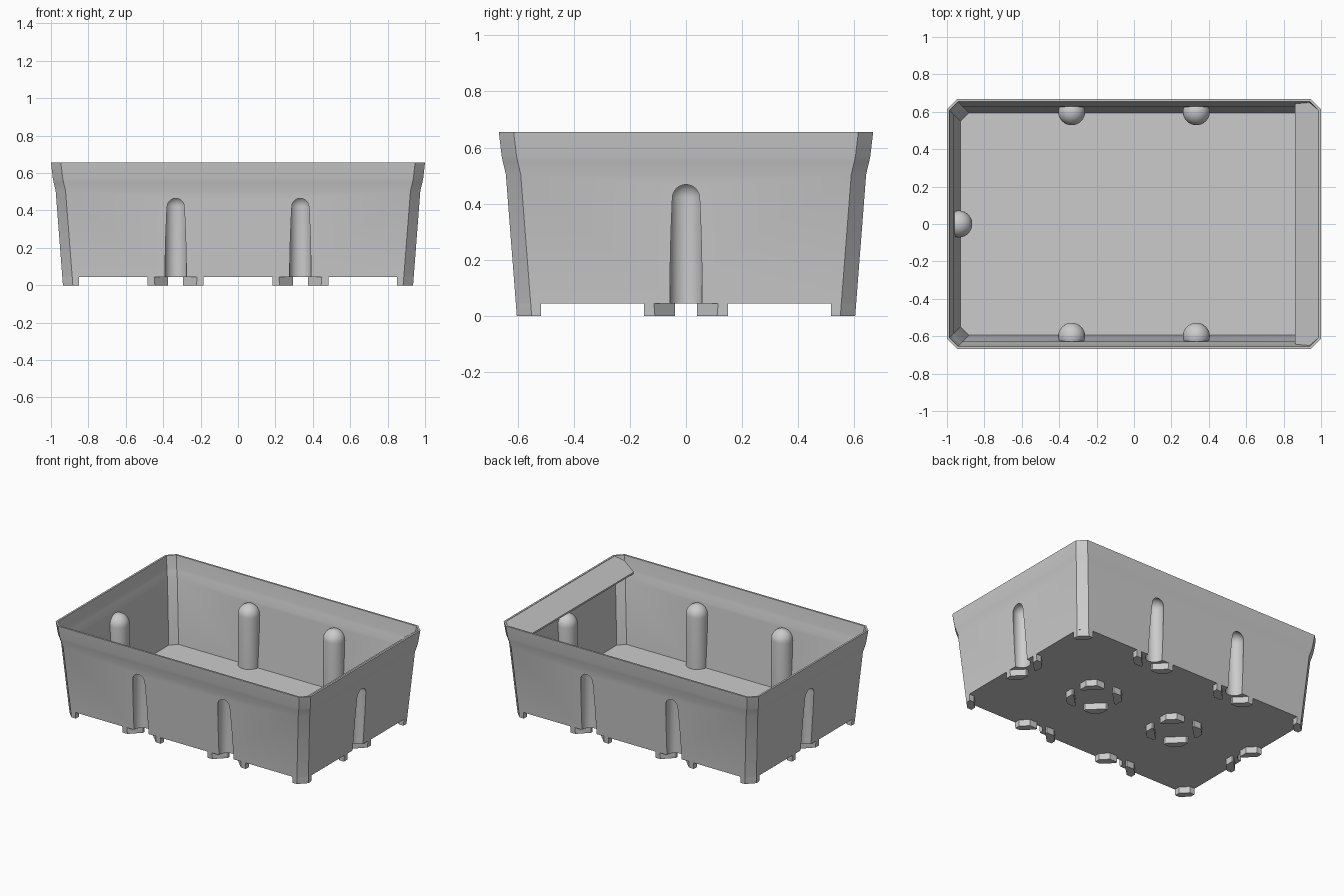
import bpy
import bmesh
from math import cos, sin, pi, radians
from mathutils import Vector

if "Cube" in bpy.data.objects:
    bpy.data.objects.remove(bpy.data.objects["Cube"])

grey = bpy.data.materials.new("plain grey plastic")
grey.use_nodes = True
grey.diffuse_color = (0.6, 0.6, 0.6, 1)
grey.node_tree.nodes["Principled BSDF"].inputs["Base Color"].default_value = grey.diffuse_color

DEPTH_GAP = 0.333     # half length minus half depth
FLOOR = 0.045
WALL = 0.013
PITCH = 2 / 3         # spacing of the foot clusters
PROFILE = [(0.505, 0.975), (0.55, 0.986), (0.57, 0.99), (0.655, 1.0)]


def loft(bm, rings):
    """Skin a closed solid through rings with equal point counts."""
    loops = [[bm.verts.new(p) for p in ring] for ring in rings]
    for a, b in zip(loops, loops[1:]):
        for i in range(len(a)):
            j = (i + 1) % len(a)
            bm.faces.new((a[i], a[j], b[j], b[i]))
    bm.faces.new(loops[0][::-1])
    bm.faces.new(loops[-1])


def make_object(name, solids):
    bm = bmesh.new()
    for rings in solids:
        loft(bm, rings)
    bmesh.ops.recalc_face_normals(bm, faces=bm.faces)
    mesh = bpy.data.meshes.new(name)
    bm.to_mesh(mesh)
    bm.free()
    mesh.materials.append(grey)
    obj = bpy.data.objects.new(name, mesh)
    bpy.context.collection.objects.link(obj)
    return obj


def select(obj):
    bpy.ops.object.select_all(action='DESELECT')
    obj.select_set(True)
    bpy.context.view_layer.objects.active = obj


def cut(obj, tool, operation='DIFFERENCE'):
    """Apply a boolean and throw the cutter away."""
    mod = obj.modifiers.new("cut", 'BOOLEAN')
    mod.operation = operation
    mod.solver = 'EXACT'
    mod.object = tool
    select(obj)
    bpy.ops.object.modifier_apply(modifier=mod.name)
    bpy.data.objects.remove(tool)


def tray_ring(half, z, inset=0.0):
    """Rectangle with chamfered corners."""
    x, y = half - inset, half - DEPTH_GAP - inset
    c = 0.053 - 0.59 * inset
    return [(x, c - y, z), (x, y - c, z), (x - c, y, z), (c - x, y, z),
            (-x, y - c, z), (-x, c - y, z), (c - x, -y, z), (x - c, -y, z)]


def tray_rings(bottom, inset=0.0, extra=()):
    base = 0.936 + 0.039 * bottom / 0.505
    return [tray_ring(h, z, inset)
            for z, h in [(bottom, base), *PROFILE, *extra]]


def capsule(x, y, radius):
    """Upright column with a domed top."""
    steps = [(-0.05, 1.0)]
    steps += [(0.422 + radius * sin(a), cos(a))
              for a in [i * pi / 2 / 8.05 for i in range(9)]]
    n = 32
    return [[(x + radius * r * cos(2 * pi * i / n),
              y + radius * r * sin(2 * pi * i / n), z) for i in range(n)]
            for z, r in steps]


# Half-round columns on all four walls, hollow from the outside
sites = [(sx / 3, sy * 0.6) for sx in (-1, 1) for sy in (-1, 1)]
sites += [(-0.937, 0), (0.937, 0)]

# Tray body: outer hull, minus the cavity around the columns, minus the grooves
cavity = make_object("cavity", [tray_rings(0.06, WALL, [(0.7, 1.005)])])
cut(cavity, make_object("columns", [capsule(x, y, 0.072) for x, y in sites]))
body = make_object("tray_body", [tray_rings(FLOOR)])
cut(body, cavity)
cut(body, make_object("grooves", [capsule(x, y, 0.058) for x, y in sites]))

# Feet: rings of four blocks on a grid, trimmed to the tray outline
BLOCK = [(0.135, 0.04), (0.15, 0.04), (0.15, 0.1),
         (0.1, 0.15), (0.04, 0.15), (0.04, 0.135)]
blocks = []
for col in (-1.5, -0.5, 0.5, 1.5):
    for row in (-1, 0, 1):
        for sx in (-1, 1):
            for sy in (-1, 1):
                cx, cy = col * PITCH, row * PITCH
                if abs(cx + sx * 0.1) < 1 and abs(cy + sy * 0.1) < PITCH:
                    blocks.append([[(cx + sx * u, cy + sy * v, z) for u, v in BLOCK]
                                   for z in (0, FLOOR + 0.005)])
feet = make_object("feet", blocks)
cut(feet, make_object("outline", [tray_rings(-0.05)]), 'INTERSECT')

# Sloping label panel along one end, hanging inward from the rim
outline = [(0.86, -0.643), (0.945, -0.65), (0.986, -0.609),
           (0.986, 0.609), (0.945, 0.65), (0.86, 0.643)]
top = [Vector((x, y, 0.56 + (x - 0.86) * 0.74)) for x, y in outline]
panel = make_object("label_panel", [[[p - Vector((0, 0, 0.012)) for p in top], top]])

for obj in (body, feet, panel):
    select(obj)
    bpy.ops.object.shade_smooth_by_angle(angle=radians(25))
